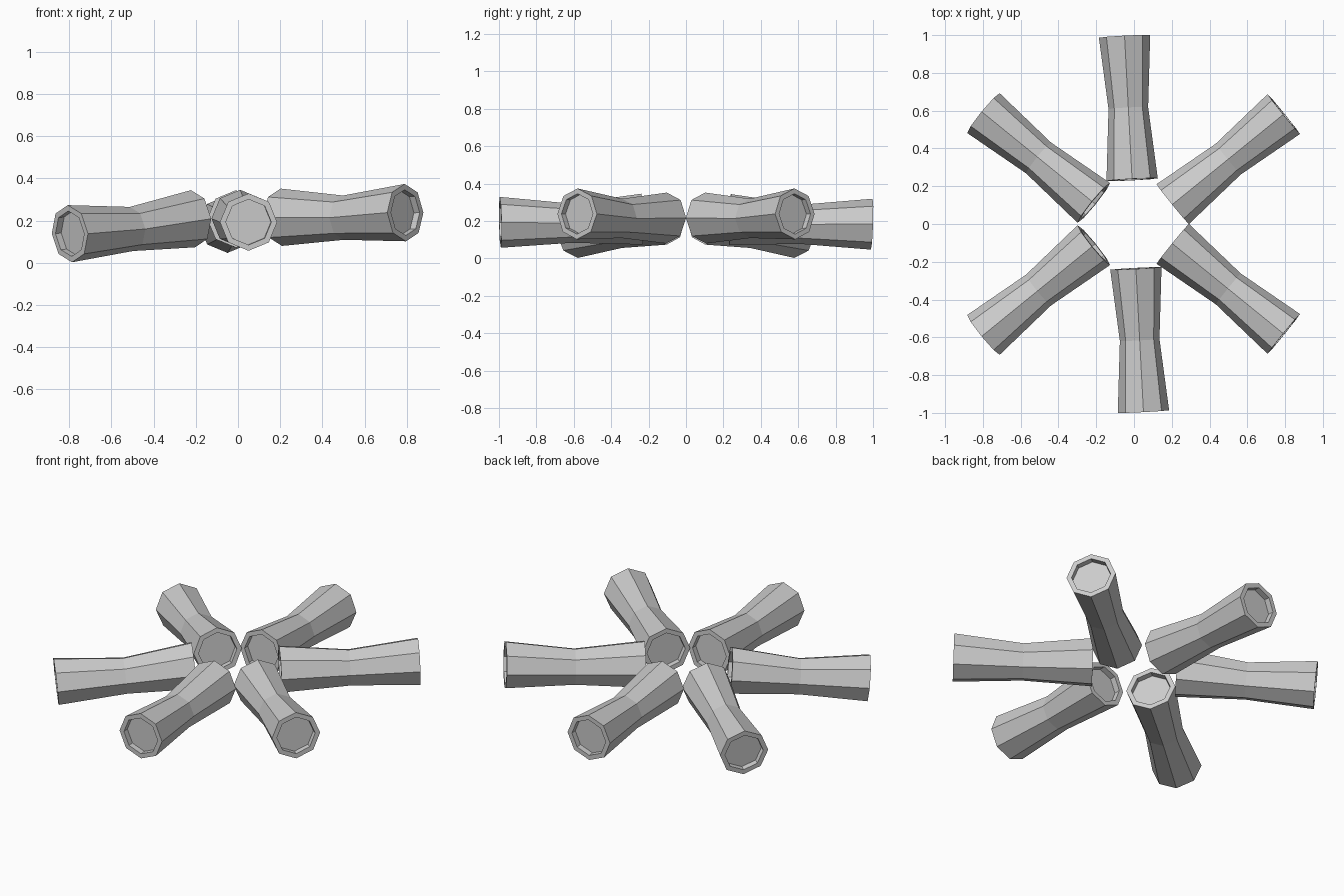
import bpy, bmesh, math
from mathutils import Vector

if "Cube" in bpy.data.objects:
    bpy.data.objects.remove(bpy.data.objects["Cube"])

SIDES, R_END, R_WAIST, R_IN, DEPTH = 8, 0.136, 0.105, 0.108, 0.035


def make_log(name, inner, outer, twist=0.0):
    """Eight-sided log with a narrow, slightly sagging waist and recessed ends."""
    a, b = Vector(inner), Vector(outer)
    axis = (b - a).normalized()
    side = axis.cross(Vector((0, 0, 1))).normalized()
    up = side.cross(axis)
    waist = (a + b) / 2 - Vector((0, 0, 0.013))
    # centre and radius of each ring, from recessed inner face to recessed outer face
    profile = [(a + axis * DEPTH, R_IN), (a, R_IN), (a, R_END), (waist, R_WAIST),
               (b, R_END), (b, R_IN), (b - axis * DEPTH, R_IN)]
    bm = bmesh.new()
    rings = []
    for centre, r in profile:
        angles = [twist + 2 * math.pi * i / SIDES for i in range(SIDES)]
        rings.append([bm.verts.new(centre + (side * math.cos(t) + up * math.sin(t)) * r)
                      for t in angles])
    for p, q in zip(rings, rings[1:]):
        for i in range(SIDES):
            j = (i + 1) % SIDES
            bm.faces.new((p[i], p[j], q[j], q[i]))
    bm.faces.new(rings[0])
    bm.faces.new(rings[-1])
    bmesh.ops.recalc_face_normals(bm, faces=bm.faces)
    mesh = bpy.data.meshes.new(name)
    bm.to_mesh(mesh)
    bm.free()
    obj = bpy.data.objects.new(name, mesh)
    bpy.context.collection.objects.link(obj)
    return obj


# Ring of logs: front and back pair, raised right pair, lowered left pair
make_log("log_back", (-0.01, 0.235, 0.208), (-0.05, 0.993, 0.183))
make_log("log_front", (0.01, -0.235, 0.210), (0.05, -0.993, 0.193))
for tag, s in (("back", 1), ("front", -1)):
    make_log(f"log_{tag}_right", (0.205, s * 0.105, 0.216), (0.793, s * 0.582, 0.238))
    make_log(f"log_{tag}_left", (-0.213, s * 0.112, 0.209), (-0.797, s * 0.587, 0.138))
